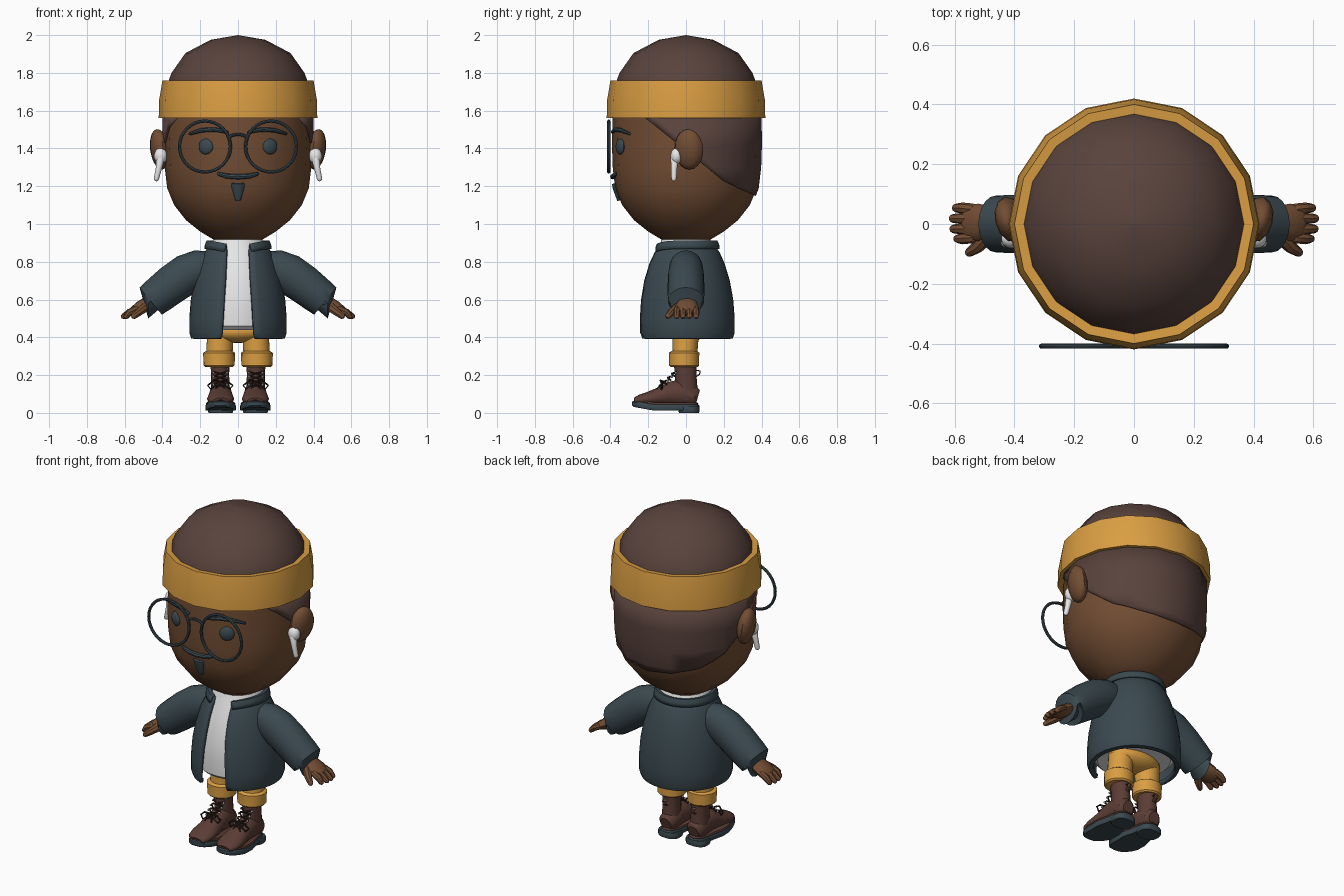
import bpy, bmesh, math
from mathutils import Vector, Matrix, Euler

if "Cube" in bpy.data.objects:
    bpy.data.objects.remove(bpy.data.objects["Cube"])


def material(name, r, g, b):
    m = bpy.data.materials.new(name)
    m.diffuse_color = (r, g, b, 1)
    m.use_nodes = True
    m.node_tree.nodes["Principled BSDF"].inputs["Base Color"].default_value = m.diffuse_color
    return m


SKIN = material("brown_skin", 0.17, 0.075, 0.034)
HAIR = material("dark_brown_hair", 0.10, 0.056, 0.046)
GOLD = material("mustard_cloth", 0.70, 0.34, 0.055)
SLATE = material("dark_slate", 0.043, 0.067, 0.080)
WHITE = material("white", 0.80, 0.80, 0.80)
BOOT = material("boot_leather", 0.105, 0.047, 0.036)
LACE = material("dark_lace", 0.025, 0.013, 0.011)


def finish(name, bm, mat, angle=40):
    bmesh.ops.remove_doubles(bm, verts=bm.verts, dist=1e-5)
    bmesh.ops.recalc_face_normals(bm, faces=bm.faces)
    me = bpy.data.meshes.new(name)
    bm.to_mesh(me)
    bm.free()
    ob = bpy.data.objects.new(name, me)
    bpy.context.collection.objects.link(ob)
    me.materials.append(mat)
    bpy.ops.object.select_all(action='DESELECT')
    ob.select_set(True)
    bpy.context.view_layer.objects.active = ob
    bpy.ops.object.shade_smooth_by_angle(angle=math.radians(angle))
    return ob


def skin_rings(bm, rings, around=True, caps=False):
    rv = [[bm.verts.new(p) for p in r] for r in rings]
    n = len(rv[0])
    for a, b in zip(rv, rv[1:]):
        for i in range(n if around else n - 1):
            j = (i + 1) % n
            bm.faces.new((a[i], a[j], b[j], b[i]))
    if caps:
        bm.faces.new(rv[0])
        bm.faces.new(rv[-1])


def lathe(name, prof, mat, n=16, closed=False):
    bm = bmesh.new()
    if closed:
        prof = prof + prof[:1]
    skin_rings(bm, [[(max(r, 1e-4) * math.cos(k * math.tau / n),
                      max(r, 1e-4) * math.sin(k * math.tau / n), z) for k in range(n)]
                    for r, z in prof], caps=not closed)
    return finish(name, bm, mat)


def open_lathe(name, prof, mat, thick, n=36, drop=0.0):
    """Turned shell with a gap of half width w at the front of every ring."""
    bm = bmesh.new()
    rings = []
    for r, z, w in prof:
        a = math.asin(w / r)
        ring = []
        for k in range(n + 1):
            t = -math.pi / 2 + a + (math.tau - 2 * a) * k / n
            dz = -drop * max(0, -math.sin(t)) ** 4
            ring.append((r * math.cos(t), r * math.sin(t), z + dz))
        rings.append(ring)
    skin_rings(bm, rings, around=False)
    ob = finish(name, bm, mat)
    s = ob.modifiers.new("thickness", 'SOLIDIFY')
    s.thickness = thick
    s.offset = -1
    return ob


def tube(name, pts, radii, mat, ref=(0, 1, 0), n=12, round_end=False):
    """Sweep of ellipses; a radius may be (along ref, across ref)."""
    pts = [Vector(p) for p in pts]
    radii = [r if isinstance(r, tuple) else (r, r) for r in radii]
    if round_end:
        for end in (0, -1):
            d = (pts[end] - pts[1 if end == 0 else -2]).normalized()
            p, (a, b) = pts[end], radii[end]
            m = min(a, b)
            extra = [(p + d * m * 0.6, (a * 0.8, b * 0.8)), (p + d * m, (a * 0.3, b * 0.3))]
            if end == 0:
                pts = [e[0] for e in extra[::-1]] + pts
                radii = [e[1] for e in extra[::-1]] + radii
            else:
                pts += [e[0] for e in extra]
                radii += [e[1] for e in extra]
    rings = []
    for i, p in enumerate(pts):
        t = (pts[min(i + 1, len(pts) - 1)] - pts[max(i - 1, 0)]).normalized()
        u = Vector(ref)
        u = (u - t * u.dot(t)).normalized()
        v = t.cross(u)
        rings.append([p + u * radii[i][0] * math.cos(k * math.tau / n)
                      + v * radii[i][1] * math.sin(k * math.tau / n) for k in range(n)])
    bm = bmesh.new()
    skin_rings(bm, rings, caps=True)
    return finish(name, bm, mat)


def ball(name, loc, size, mat, rot=(0, 0, 0), n=16):
    bm = bmesh.new()
    M = Matrix.Translation(loc) @ Euler(rot).to_matrix().to_4x4() @ Matrix.Diagonal((*size, 1))
    bmesh.ops.create_uvsphere(bm, u_segments=n, v_segments=10, radius=1, matrix=M)
    return finish(name, bm, mat)


def sole(name, cx, cy, hx, hy, z0, z1, mat):
    """Rounded foot-shaped slab with the toe lifted."""
    rings = []
    for z, g in ((z0, 0.96), (z0 + 0.006, 1), (z1 - 0.006, 1), (z1, 0.96)):
        ring = []
        for k in range(24):
            c, s = math.cos(k * math.tau / 24), math.sin(k * math.tau / 24)
            y = cy + g * hy * math.copysign(abs(s) ** 0.75, s)
            x = g * hx * math.copysign(abs(c) ** 0.75, c) * (1 if y < -0.1 else 0.82)
            ring.append((cx + x, y, z + 0.02 * max(0, (-y - 0.17) / 0.11)))
        rings.append(ring)
    bm = bmesh.new()
    skin_rings(bm, rings, caps=True)
    return finish(name, bm, mat)


# Head, hair and headband
lathe("head", [(0, .905), (.12, .912), (.2, .96), (.275, 1.02), (.338, 1.10), (.375, 1.19),
               (.388, 1.30), (.392, 1.42), (.388, 1.60)], SKIN)
lathe("hair_cap", [(.385, 1.58), (.374, 1.74), (.352, 1.80), (.278, 1.905), (.145, 1.975), (0, 2.0)], HAIR)
lathe("headband", [(.387, 1.56), (.42, 1.56), (.417, 1.66), (.40, 1.76), (.368, 1.757)], GOLD, closed=True)
bm = bmesh.new()
skin_rings(bm, [[(r * math.cos(k * math.tau / 16), r * math.sin(k * math.tau / 16), z) for k in range(16)]
                for r, z in ((.345, 1.08), (.385, 1.19), (.398, 1.30), (.402, 1.42), (.40, 1.57))])
for co, no in (((0, -.2, 1.55), (0, .8, 1)), ((0, .07, 1.29), (0, .47, 1))):
    bmesh.ops.bisect_plane(bm, geom=bm.verts[:] + bm.edges[:] + bm.faces[:], plane_co=co,
                           plane_no=no, clear_inner=True)
back_hair = finish("back_hair", bm, HAIR)
sol = back_hair.modifiers.new("thickness", 'SOLIDIFY')
sol.thickness = 0.014
sol.offset = -1


def on_face(x, z, r=0.388):
    return (x, -math.sqrt(r * r - x * x), z)


# Face details
tube("moustache", [on_face(x, z) for x, z in ((-.10, 1.265), (-.06, 1.254), (0, 1.25), (.06, 1.254), (.10, 1.265))],
     [.010, .013, .014, .013, .010], SLATE, ref=(0, 0, 1), n=8, round_end=True)
tube("goatee", [(0, -.378, 1.215), (0, -.372, 1.19), (0, -.352, 1.125)],
     [(.035, .014), (.033, .016), (.014, .012)], SLATE, ref=(1, 0, 0), n=8)
tube("glasses_bridge", [(x, -.409, 1.475 - 6 * x * x) for x in (-.05, -.025, 0, .025, .05)],
     [.008] * 5, SLATE, n=8)

# Torso
open_lathe("jacket", [(.225, .39, .088), (.248, .395, .088), (.258, .425, .088), (.258, .50, .083), (.25, .60, .077),
                      (.232, .70, .070), (.205, .79, .066), (.178, .85, .064), (.15, .89, .062)], SLATE, .02)
open_lathe("collar", [(.178, .868, .075), (.176, .89, .068), (.166, .912, .062), (.145, .908, .060),
                      (.142, .87, .060)], SLATE, .008, drop=.022)
lathe("shirt", [(0, .45), (.20, .44), (.222, .46), (.226, .55), (.215, .65), (.188, .77),
                (.15, .86), (.128, .92), (0, .92)], WHITE, n=32)
ball("hips", (0, 0, .43), (.165, .10, .06), GOLD)

for s, side in ((1, "left"), (-1, "right")):
    def P(x, y, z):
        return (s * x, y, z)

    # Eyes, brows, glasses, ears, earbuds
    ball(side + "_eye", P(.17, -.348, 1.41), (.042, .018, .042), SLATE, rot=(0, 0, s * .45))
    tube(side + "_brow", [on_face(s * x, z, .394) for x, z in ((.06, 1.487), (.12, 1.50), (.19, 1.497), (.255, 1.478))],
         [.009, .012, .012, .008], SLATE, ref=(0, 0, 1), n=8, round_end=True)
    bpy.ops.mesh.primitive_torus_add(major_segments=32, minor_segments=8, major_radius=.135, minor_radius=.0085,
                                     location=P(.175, -.409, 1.41), rotation=(math.pi / 2, 0, 0))
    rim = bpy.context.object
    rim.name = side + "_glasses_rim"
    rim.data.materials.append(SLATE)
    bpy.ops.object.shade_smooth_by_angle()
    ball(side + "_ear", P(.415, .015, 1.395), (.048, .078, .108), SKIN, rot=(0, s * .14, -s * .25), n=12)
    ball(side + "_earbud", P(.41, -.05, 1.36), (.035, .032, .042), WHITE)
    tube(side + "_earbud_stem", [P(.41, -.06, 1.35), P(.42, -.063, 1.29), P(.432, -.064, 1.24)],
         [.022, .016, .014], WHITE, round_end=True)

    # Sleeve, palm, fingers
    tube(side + "_sleeve", [P(.14, 0, .775), P(.20, 0, .765), P(.27, 0, .735), P(.35, 0, .68), P(.42, 0, .625),
                            P(.462, 0, .592), P(.475, 0, .58), P(.46, 0, .592)],
         [(.075, .08), (.09, .10), (.095, .107), (.097, .104), (.097, .098), (.095, .093), (.082, .080), (.06, .06)],
         SLATE, n=20)
    tube(side + "_palm", [P(.44, .005, .605), P(.485, .005, .575), P(.52, .004, .557), P(.555, .003, .538)],
         [(.05, .035), (.056, .037), (.064, .034), (.062, .024)], SKIN, round_end=True)
    for i, (y, x) in enumerate(((.052, .595), (.018, .605), (-.016, .603), (-.048, .59))):
        tube(f"{side}_finger_{i + 1}", [P(.54, y * .95, .548), P(.575, y * 1.02, .532), P(x, y * 1.03, .512)],
             [.019, .019, .015], SKIN, n=8, round_end=True)
    tube(side + "_thumb", [P(.49, -.04, .56), P(.525, -.078, .532), P(.55, -.094, .513)],
         [.026, .021, .016], SKIN, ref=(0, 0, 1), n=8, round_end=True)

    # Trouser leg and turned-up cuff
    tube(side + "_trouser_leg", [P(.088, .0, .46), P(.095, -.003, .38), P(.10, -.008, .29)],
         [(.072, .072), (.068, .070), (.066, .070)], GOLD, n=16)
    tube(side + "_trouser_cuff", [P(.10, -.01, z) for z in (.244, .252, .30, .318, .327)],
         [(.072, .074), (.080, .082), (.080, .084), (.081, .084), (.068, .070)], GOLD, n=16)

    # Boot
    tube(side + "_boot_shaft", [P(.094, .005, .07), P(.094, .002, .14), P(.095, -.002, .20), P(.095, -.003, .25)],
         [(.055, .050), (.058, .050), (.057, .048), (.060, .050)], BOOT, n=16)
    foot = ((.062, .08, .035, .04), (.045, .085, .053, .055), (-.03, .105, .056, .075), (-.09, .10, .059, .063),
            (-.145, .085, .066, .048), (-.20, .075, .072, .036), (-.245, .068, .064, .028), (-.272, .062, .042, .018))
    tube(side + "_boot_foot", [P(.092, f[0], f[1]) for f in foot], [(f[2], f[3]) for f in foot],
         BOOT, ref=(1, 0, 0), n=16)
    sole(side + "_welt", s * .092, -.105, .078, .172, .042, .055, BOOT)
    sole(side + "_sole", s * .092, -.107, .081, .178, .012, .044, SLATE)
    sole(side + "_heel", s * .092, .016, .081, .055, 0, .035, SLATE)
    tube(side + "_pull_tab", [P(.095, .05, .19), P(.095, .072, .205), P(.095, .075, .222), P(.095, .055, .225)],
         [(.012, .004)] * 4, BOOT, ref=(1, 0, 0), n=6)

    # Laces with bow, and eyelets
    for i in range(5):
        y, z = -.135 + .021 * i, .145 + .021 * i
        for d in (1, -1):
            tube(f"{side}_lace_{i}_{d}", [P(.094 - d * .034, y + .012, z - .014), P(.094, y - .004, z),
                                          P(.094 + d * .034, y + .022, z + .008)], [.005] * 3, LACE, n=6)
            ball(f"{side}_eyelet_{i}_{d}", P(.094 + d * .036, y + .018, z + .004), (.006, .006, .006), WHITE, n=8)
    for d in (1, -1):
        tube(f"{side}_bow_{d}", [P(.094, -.12, .165), P(.094 + d * .035, -.135, .172), P(.094 + d * .066, -.125, .145),
                                 P(.094 + d * .05, -.13, .125), P(.094 + d * .02, -.13, .145), P(.094, -.12, .162)],
             [.005] * 6, LACE, ref=(0, 1, 0), n=6)
        tube(f"{side}_lace_end_{d}", [P(.094, -.125, .16), P(.094 + d * .022, -.15, .13), P(.094 + d * .034, -.165, .105)],
             [.005] * 3, LACE, n=6)
